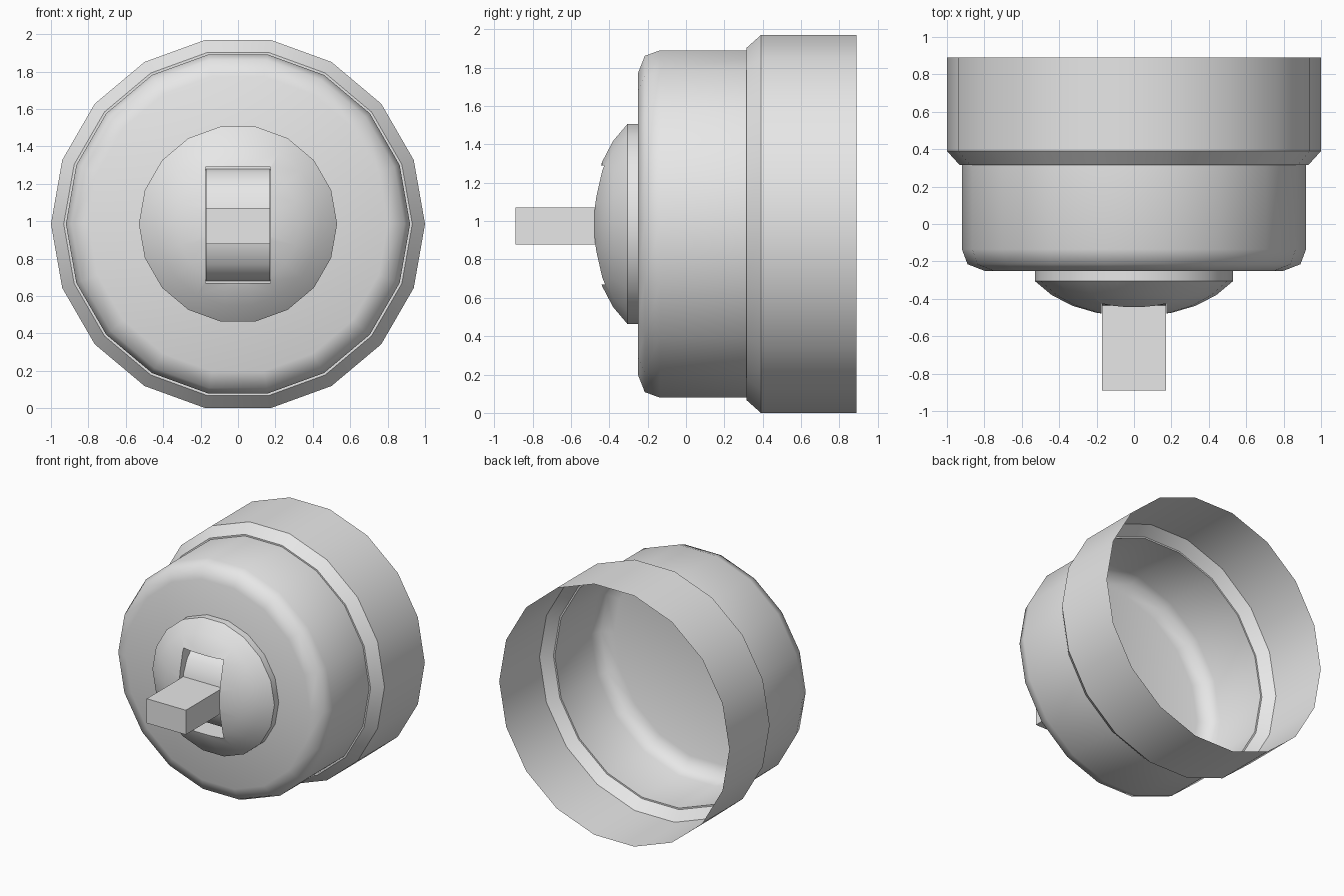
import bpy, bmesh, math

CENTER_Z = 0.985
SIDES = 18

old = bpy.data.objects.get("Cube")
if old:
    bpy.data.objects.remove(old, do_unlink=True)

grey = bpy.data.materials.new("light_grey")
grey.use_nodes = True
grey.diffuse_color = (0.8, 0.8, 0.8, 1)
grey.node_tree.nodes["Principled BSDF"].inputs["Base Color"].default_value = (0.8, 0.8, 0.8, 1)


def finish(name, bm, smooth_angle=None):
    mesh = bpy.data.meshes.new(name)
    bm.to_mesh(mesh)
    bm.free()
    obj = bpy.data.objects.new(name, mesh)
    bpy.context.collection.objects.link(obj)
    mesh.materials.append(grey)
    if smooth_angle:
        smooth(obj, smooth_angle)
    return obj


def activate(obj):
    bpy.ops.object.select_all(action='DESELECT')
    obj.select_set(True)
    bpy.context.view_layer.objects.active = obj


def smooth(obj, degrees):
    activate(obj)
    bpy.ops.object.shade_smooth_by_angle(angle=math.radians(degrees))


def turned(name, profile, front_cap=False, back_cap=False, smooth_angle=None):
    """Turn (radius, y) points, listed front to back, around the y axis."""
    bm = bmesh.new()
    rings = []
    for r, y in profile:
        angles = [math.tau * k / SIDES for k in range(SIDES)]
        rings.append([bm.verts.new((r * math.cos(a), y, CENTER_Z + r * math.sin(a)))
                      for a in angles])
    for front, back in zip(rings, rings[1:]):
        for k in range(SIDES):
            n = (k + 1) % SIDES
            bm.faces.new((front[k], back[k], back[n], front[n]))
    if front_cap:
        bm.faces.new(rings[0])
    if back_cap:
        bm.faces.new(rings[-1][::-1])
    return finish(name, bm, smooth_angle)


def box(name, low, high):
    bm = bmesh.new()
    bmesh.ops.create_cube(bm, size=1)
    for v in bm.verts:
        v.co = [lo + (c + 0.5) * (hi - lo) for c, lo, hi in zip(v.co, low, high)]
    return finish(name, bm)


# Hollow body with a rounded front edge, open at the back
turned("body", [(0.80, -0.25), (0.89, -0.215), (0.92, -0.135), (0.92, 0.315)],
       front_cap=True, smooth_angle=60)

# Wider open collar with a narrow lip and a chamfer
turned("collar", [(0.92, 0.315), (0.932, 0.315), (1.0, 0.39), (1.0, 0.89)],
       smooth_angle=30)

# Domed boss with a slot cut through it
dome = turned("dome", [(0.05, -0.492), (0.2, -0.475), (0.33, -0.437), (0.44, -0.38),
                       (0.53, -0.305), (0.53, -0.251)],
              front_cap=True, back_cap=True)
cutter = box("slot_cutter", (-0.175, -0.7, 0.67), (0.175, -0.2, 1.29))
cutter.hide_render = True
cut = dome.modifiers.new("slot", 'BOOLEAN')
cut.operation = 'DIFFERENCE'
cut.solver = 'EXACT'
cut.object = cutter
activate(dome)
bpy.ops.object.modifier_apply(modifier=cut.name)
bpy.data.objects.remove(cutter, do_unlink=True)
smooth(dome, 30)

# Rounded pivot seated inside the slot
bm = bmesh.new()
arc = [math.pi * k / 8 for k in range(9)]
outline = [bm.verts.new((-0.17, -0.252 - 0.195 * math.sin(a), 0.98 + 0.3 * math.cos(a)))
           for a in arc]
face = bm.faces.new(outline)
side = bmesh.ops.extrude_face_region(bm, geom=[face])["geom"]
bmesh.ops.translate(bm, vec=(0.34, 0, 0),
                    verts=[g for g in side if isinstance(g, bmesh.types.BMVert)])
bmesh.ops.recalc_face_normals(bm, faces=bm.faces)
finish("pivot", bm, 40)

# Straight lever
box("lever", (-0.17, -0.89, 0.878), (0.17, -0.3, 1.07))
